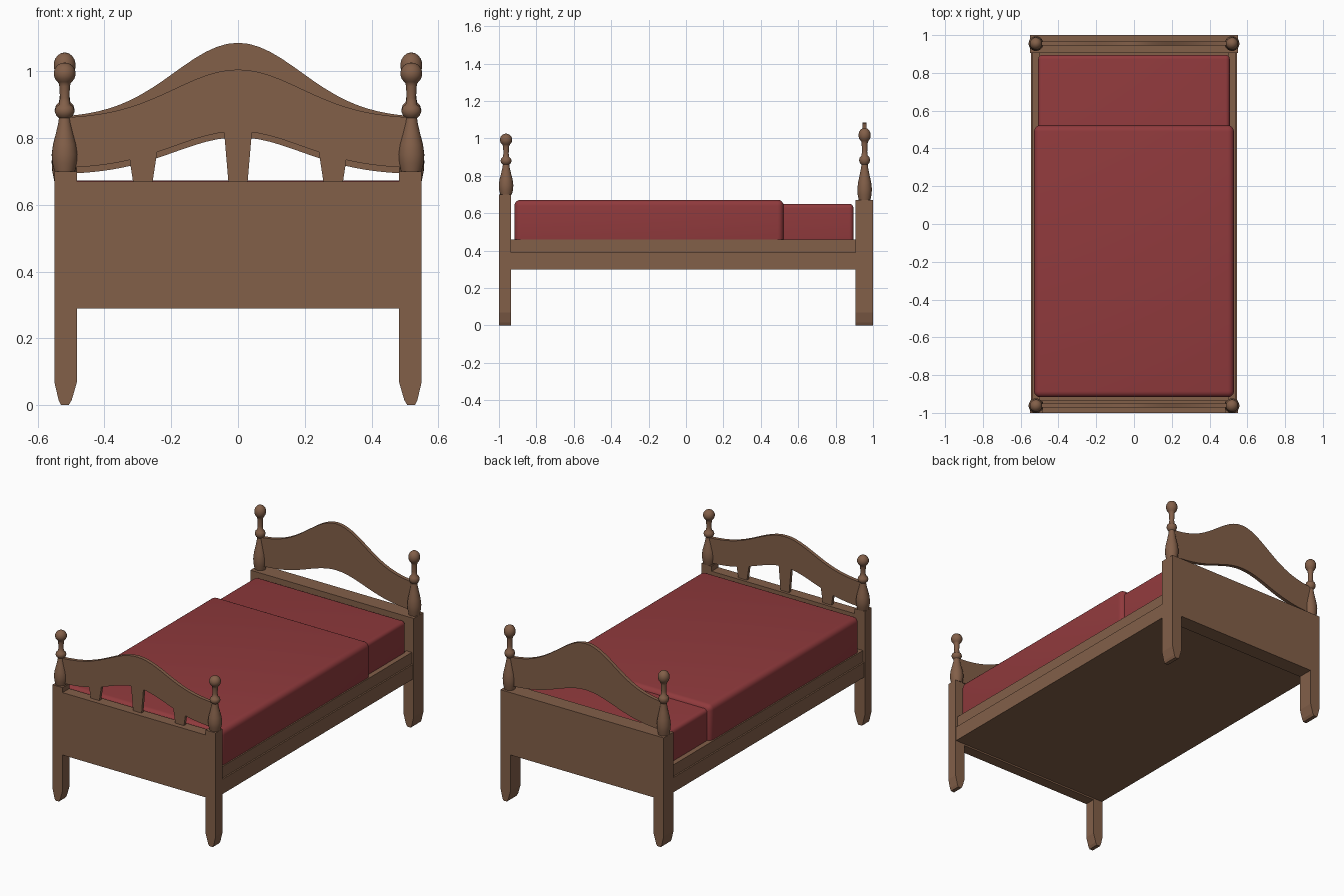
import bpy, bmesh, math

if "Cube" in bpy.data.objects:
    bpy.data.objects.remove(bpy.data.objects["Cube"])


def material(name, colour):
    m = bpy.data.materials.new(name)
    m.use_nodes = True
    m.diffuse_color = (*colour, 1)
    m.node_tree.nodes["Principled BSDF"].inputs["Base Color"].default_value = (*colour, 1)
    return m


WOOD = material("brown_wood", (0.225, 0.115, 0.066))
RED = material("red_fabric", (0.28, 0.042, 0.046))


def finish(name, bm, mat, smooth=None):
    bmesh.ops.recalc_face_normals(bm, faces=bm.faces)
    mesh = bpy.data.meshes.new(name)
    bm.to_mesh(mesh)
    bm.free()
    ob = bpy.data.objects.new(name, mesh)
    bpy.context.collection.objects.link(ob)
    mesh.materials.append(mat)
    if smooth:
        bpy.ops.object.select_all(action='DESELECT')
        ob.select_set(True)
        bpy.context.view_layer.objects.active = ob
        bpy.ops.object.shade_smooth_by_angle(angle=math.radians(smooth))
    return ob


def box(name, x, y, z, mat, round_edge=0):
    bm = bmesh.new()
    bmesh.ops.create_cube(bm, size=1)
    for v in bm.verts:
        for i, (lo, hi) in enumerate((x, y, z)):
            v.co[i] = (lo + hi) / 2 + v.co[i] * (hi - lo)
    if round_edge:
        bmesh.ops.bevel(bm, geom=bm.edges[:], offset=round_edge, segments=5,
                        profile=0.5, affect='EDGES')
    return finish(name, bm, mat, 40 if round_edge else None)


def extrude_y(name, outline, y0, y1, smooth=None):
    """Extrude an (x, z) outline from y0 to y1."""
    bm = bmesh.new()
    face = bm.faces.new([bm.verts.new((x, y0, z)) for x, z in outline])
    ext = bmesh.ops.extrude_face_region(bm, geom=[face])
    for v in ext["geom"]:
        if isinstance(v, bmesh.types.BMVert):
            v.co.y = y1
    return finish(name, bm, WOOD, smooth)


def end_board(name, y0, y1, post_top):
    # Panel and two tapered legs share one mirrored outline
    half = [(0.0, 0.67), (0.482, 0.67), (0.482, post_top), (0.55, post_top),
            (0.55, 0.07), (0.537, 0.015), (0.53, 0.0), (0.507, 0.0),
            (0.498, 0.015), (0.482, 0.07), (0.482, 0.29)]
    if post_top == 0.67:
        half.pop(1)
        half.pop(1)
    mirrored = [(-x, z) for x, z in reversed(half) if x > 0]
    extrude_y(name, half + mirrored, y0, y1)


def bell(x, base, rise):
    return base + rise * math.exp(-x * x / (2 * 0.19 ** 2))


def arch(name, y, top, low):
    # Board with bell-shaped upper and lower edges
    xs = [-0.515 + 1.03 * i / 32 for i in range(33)]
    outline = [(x, bell(x, *top)) for x in xs]
    outline += [(x, bell(x, *low)) for x in reversed(xs)]
    extrude_y(name, outline, y - 0.011, y + 0.011, 30)


def finial(name, x, y, z, stretch):
    # Turned vase, ring, neck and ball
    profile = [(0.0, 0.0), (0.031, 0.0), (0.037, 0.025), (0.039, 0.05),
               (0.035, 0.08), (0.026, 0.115), (0.019, 0.145), (0.017, 0.16),
               (0.025, 0.167), (0.030, 0.18), (0.026, 0.193), (0.017, 0.2),
               (0.014, 0.22), (0.016, 0.255), (0.018, 0.264)]
    for i in range(2, 10):
        a = math.pi * (i / 9 - 0.5)
        profile.append((0.033 * math.cos(a), 0.293 + 0.033 * math.sin(a)))
    bm = bmesh.new()
    verts = [bm.verts.new((x + r, y, z + h * stretch)) for r, h in profile]
    edges = [bm.edges.new(pair) for pair in zip(verts, verts[1:])]
    bmesh.ops.spin(bm, geom=verts + edges, cent=(x, y, z), axis=(0, 0, 1),
                   angle=math.tau, steps=24, use_duplicate=False)
    bmesh.ops.remove_doubles(bm, verts=bm.verts, dist=0.0002)
    finish(name, bm, WOOD, 50)


# Footboard and headboard
end_board("footboard", -1.0, -0.935, 0.70)
end_board("headboard", 0.905, 1.0, 0.67)
arch("footboard_arch", -0.96, (0.858, 0.147), (0.708, 0.112))
arch("headboard_arch", 0.955, (0.86, 0.225), (0.69, 0.112))

# Flared slats under the footboard arch
for side, cx in (("right", -0.285), ("middle", 0), ("left", 0.285)):
    top = bell(cx, 0.708, 0.112) + 0.015
    extrude_y(side + "_slat", [(cx - 0.028, 0.66), (cx + 0.028, 0.66),
              (cx + 0.043, top), (cx - 0.043, top)], -0.969, -0.951)

# Finials and stepped side rails
for side, s in (("left", 1), ("right", -1)):
    finial("front_finial_" + side, s * 0.519, -0.962, 0.70, 1.0)
    finial("back_finial_" + side, s * 0.519, 0.955, 0.67, 1.185)
    for part, outer, z in (("lower", 0.546, (0.30, 0.39)), ("upper", 0.537, (0.38, 0.46))):
        box(f"{part}_rail_{side}", sorted((s * 0.50, s * outer)), (-0.94, 0.91), z, WOOD)

# Base, mattress and blanket
box("bed_base", (-0.51, 0.51), (-0.94, 0.91), (0.30, 0.44), WOOD)
box("mattress", (-0.507, 0.507), (-0.90, 0.895), (0.41, 0.65), RED, 0.022)
box("blanket", (-0.529, 0.529), (-0.917, 0.522), (0.42, 0.672), RED, 0.032)
